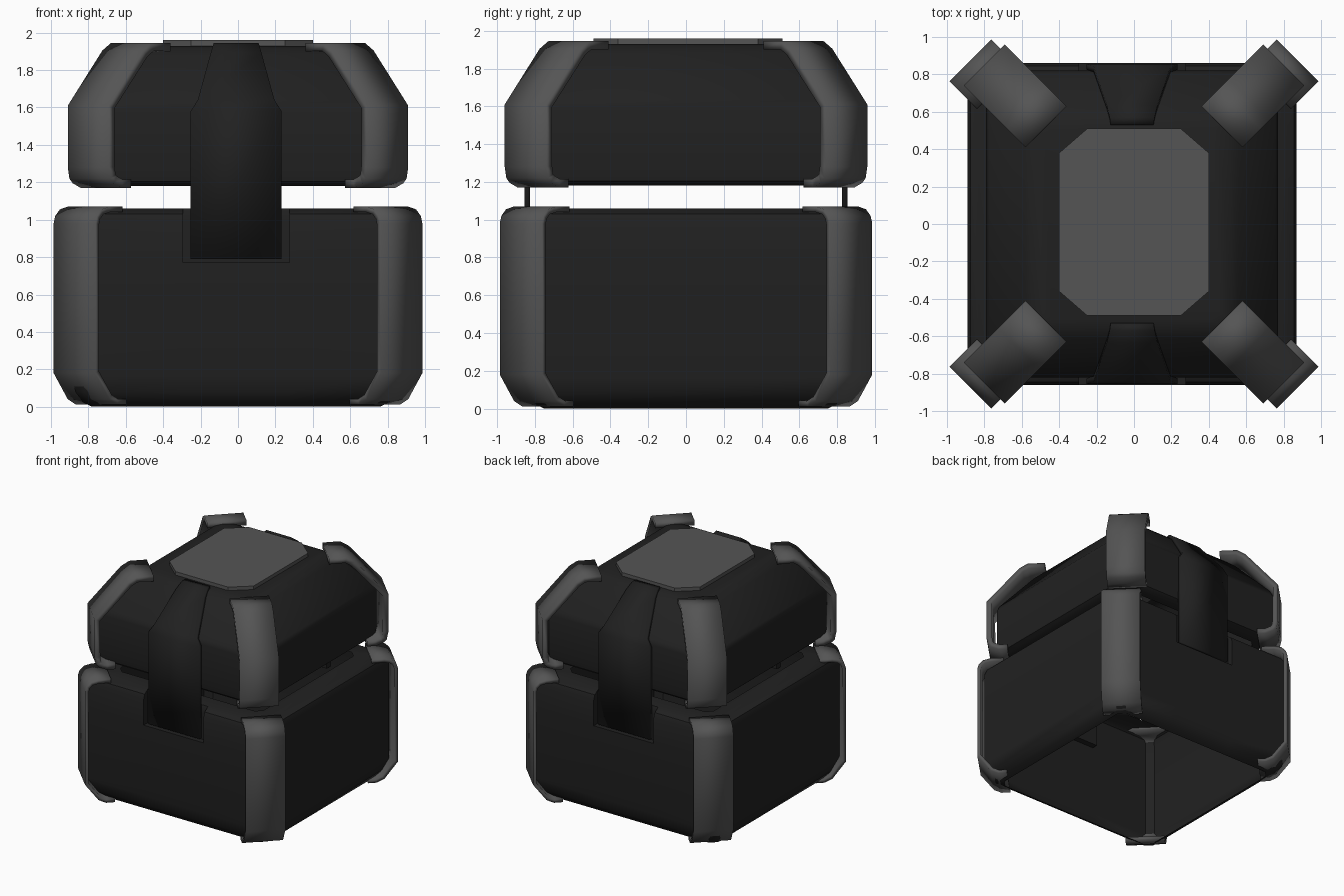
import bpy, bmesh
from math import radians

if "Cube" in bpy.data.objects:
    bpy.data.objects.remove(bpy.data.objects["Cube"])

def material(name, v):
    m = bpy.data.materials.new(name)
    m.diffuse_color = (v, v, v, 1)
    m.use_nodes = True
    m.node_tree.nodes["Principled BSDF"].inputs["Base Color"].default_value = m.diffuse_color
    return m

DARK = material("dark_shell", 0.015)
GREY = material("grey_trim", 0.09)
CX = -0.01          # shells sit slightly left of the straps

def make(name, verts, faces, mat, solid=0.0, rot=0.0, x=0.0, angle=35):
    me = bpy.data.meshes.new(name)
    me.from_pydata(verts, [], faces)
    bm = bmesh.new()
    bm.from_mesh(me)
    bmesh.ops.remove_doubles(bm, verts=bm.verts, dist=1e-5)
    bm.to_mesh(me)
    bm.free()
    ob = bpy.data.objects.new(name, me)
    bpy.context.collection.objects.link(ob)
    me.materials.append(mat)
    ob.rotation_euler.z = rot
    ob.location.x = x
    if solid:
        mod = ob.modifiers.new("thickness", 'SOLIDIFY')
        mod.thickness, mod.offset = solid, -1
    bpy.ops.object.select_all(action='DESELECT')
    ob.select_set(True)
    bpy.context.view_layer.objects.active = ob
    bpy.ops.object.shade_smooth_by_angle(angle=radians(angle))
    return ob

def shell(name, profile, dy, c, pocket=None, cap=False):
    """Stack of chamfered rectangles; pocket = (half width, floor z, back y)."""
    levels = []
    for hx, z in profile:
        if pocket and z > pocket[1] and levels and levels[-1][1] < pocket[1]:
            levels += [(hx, pocket[1], False), (hx, pocket[1], True)]
        levels.append((hx, z, bool(pocket) and z > pocket[1]))
    verts = []
    for hx, z, cut in levels:
        hy = hx + dy
        ring = [(-hx, -hy + c), (-hx + c, -hy)]
        if pocket:
            w, yp = pocket[0], min(hy, pocket[2]) if cut else hy
            ring += [(-w, -hy), (-w, -yp), (w, -yp), (w, -hy)]
        ring += [(hx - c, -hy), (hx, -hy + c)]
        ring += [(-px, -py) for px, py in ring]
        verts += [(px, py, z) for px, py in ring]
    n = len(verts) // len(levels)
    faces = [(r * n + i, r * n + (i + 1) % n, (r + 1) * n + (i + 1) % n, (r + 1) * n + i)
             for r in range(len(levels) - 1) for i in range(n)]
    if cap:
        faces.append(tuple(range((len(levels) - 1) * n, len(levels) * n)))
    return make(name, verts, faces, DARK, x=CX)

def strip(name, rows, mat, thick, rot, x=0.0, shift=0.0):
    """Band facing -y from rows of (half width, distance out, z), then turned."""
    verts = [(s * w + shift, -d, z) for w, d, z in rows for s in (-1, 1)]
    faces = [(2 * i, 2 * i + 1, 2 * i + 3, 2 * i + 2) for i in range(len(rows) - 1)]
    return make(name, verts, faces, mat, thick, rot, x, angle=25)

# Lower box: open underneath, with an inward rim and latch pockets front and back
shell("base_box", [(0.77, 0.0), (0.82, 0.025), (0.86, 0.08), (0.88, 0.17), (0.88, 0.99),
                   (0.865, 1.03), (0.82, 1.06), (0.68, 1.06)],
      -0.02, 0.05, pocket=(0.285, 0.77, 0.81))

# Lid: open underneath, sloped shoulders, flat top
shell("lid", [(0.66, 1.18), (0.74, 1.18), (0.77, 1.205), (0.78, 1.26), (0.78, 1.59),
              (0.765, 1.635), (0.57, 1.88), (0.53, 1.915), (0.47, 1.93)],
      0.04, 0.04, cap=True)

# Octagonal top plate
oct_pts = [(0.40, 0.37), (0.25, 0.50), (-0.25, 0.50), (-0.40, 0.37),
           (-0.40, -0.37), (-0.25, -0.50), (0.25, -0.50), (0.40, -0.37)]
pv = [(px, py + 0.01, z) for z in (1.90, 1.96) for px, py in oct_pts]
pf = [(i, (i + 1) % 8, (i + 1) % 8 + 8, i + 8) for i in range(8)]
pf += [tuple(range(7, -1, -1)), tuple(range(8, 16))]
make("top_plate", pv, pf, GREY)

# Latches that follow the lid and hang into the pockets
latch = [(0.243, 0.855, 0.79), (0.243, 0.855, 1.58), (0.205, 0.84, 1.64),
         (0.135, 0.635, 1.895), (0.12, 0.57, 1.945), (0.115, 0.53, 1.945)]
for side, rot in (("front", 0), ("back", 180)):
    strip(side + "_latch", latch, DARK, 0.03, radians(rot), x=CX)

# Diagonal corner straps on the box and on the lid
low = [(1.0, 0.012), (1.07, 0.012), (1.13, 0.04), (1.237, 0.18), (1.237, 0.98),
       (1.225, 1.02), (1.19, 1.055), (1.13, 1.07), (1.03, 1.07)]
high = [(1.0, 1.17), (1.07, 1.17), (1.13, 1.195), (1.155, 1.22), (1.167, 1.28),
        (1.167, 1.61), (0.905, 1.905), (0.84, 1.945), (0.70, 1.945)]
for k in range(4):
    rot = radians(135 + 90 * k)
    strip(f"base_strap_{k + 1}", [(0.157, d, z) for d, z in low], GREY, 0.03, rot)
    strip(f"lid_strap_{k + 1}", [(0.155, d, z) for d, z in high], GREY, 0.045, rot,
          shift=0.035 * (-1) ** k)
